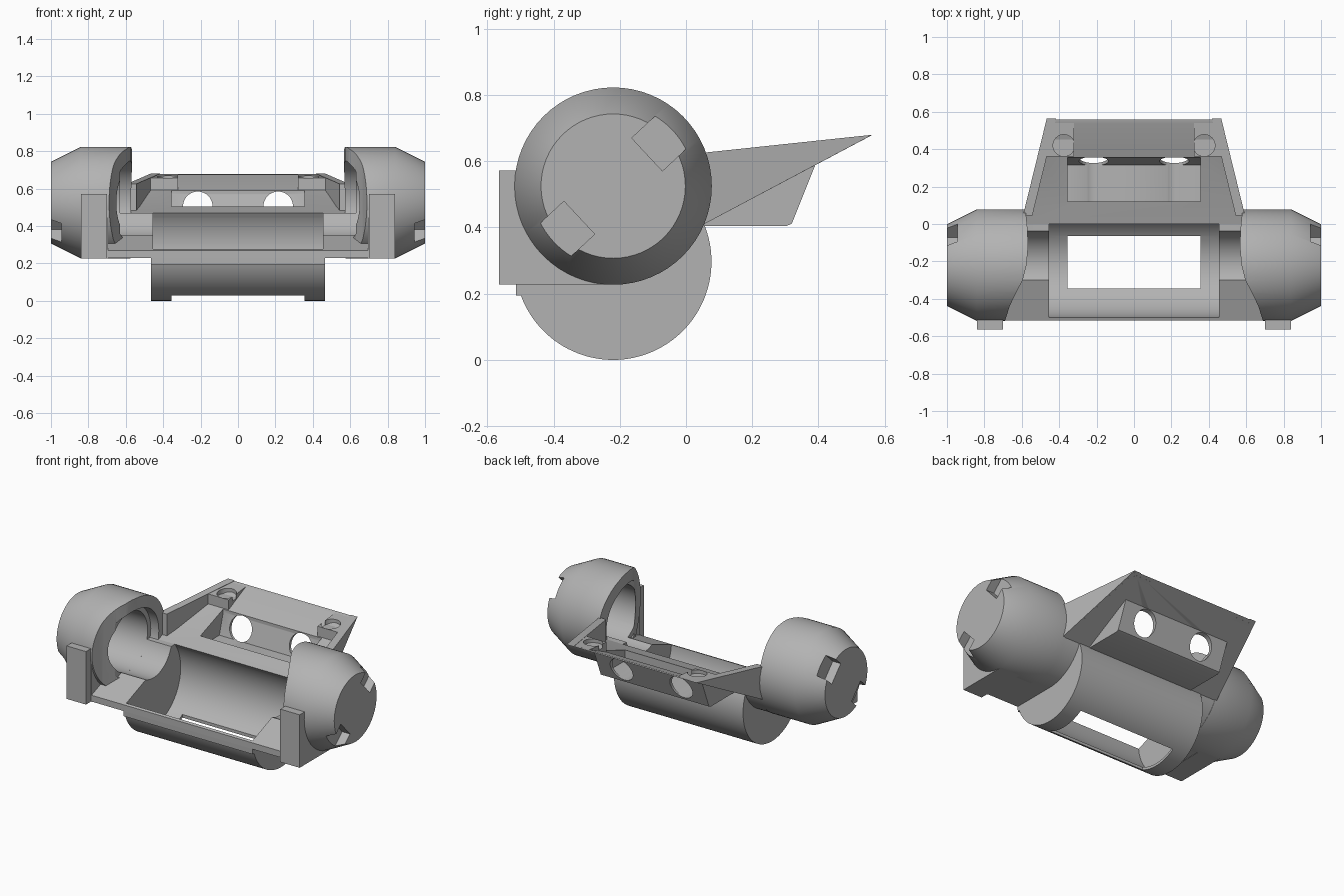
import bpy, bmesh, math

cube = bpy.data.objects.get("Cube")
if cube:
    bpy.data.objects.remove(cube, do_unlink=True)

grey = bpy.data.materials.new("plain grey")
grey.use_nodes = True
grey.diffuse_color = (0.45, 0.45, 0.45, 1)
grey.node_tree.nodes["Principled BSDF"].inputs["Base Color"].default_value = (0.45, 0.45, 0.45, 1)

CY, UP, LOW = -0.22, 0.525, 0.297   # shared axis depth, housing and tray axis heights


def arc(cx, cy, r, a0, a1, n=40):
    """Points along an arc, angles in degrees."""
    steps = [math.radians(a0 + (a1 - a0) * i / n) for i in range(n + 1)]
    return [(cx + r * math.cos(a), cy + r * math.sin(a)) for a in steps]


def circle(cx, cy, r, n=64):
    return arc(cx, cy, r, 0, 360, n)[:-1]


def finish(name, bm):
    bmesh.ops.recalc_face_normals(bm, faces=bm.faces[:])
    mesh = bpy.data.meshes.new(name)
    bm.to_mesh(mesh)
    bm.free()
    mesh.materials.append(grey)
    obj = bpy.data.objects.new(name, mesh)
    bpy.context.collection.objects.link(obj)
    return obj


def prism(name, pts, lo, hi, axis="x"):
    """Extrude a closed profile along an axis; lo and hi may depend on the first coordinate."""
    bm = bmesh.new()
    rings = []
    for end in (lo, hi):
        ring = []
        for a, b in pts:
            c = end(a) if callable(end) else end
            ring.append(bm.verts.new({"x": (c, a, b), "y": (a, c, b), "z": (a, b, c)}[axis]))
        bm.faces.new(ring)
        rings.append(ring)
    n = len(pts)
    for i in range(n):
        j = (i + 1) % n
        bm.faces.new((rings[0][i], rings[0][j], rings[1][j], rings[1][i]))
    return finish(name, bm)


def rect(a0, b0, a1, b1):
    return [(a0, b0), (a1, b0), (a1, b1), (a0, b1)]


def lathe(name, profile, n=64):
    """Turn an (x, radius) profile about the housing axis."""
    bm = bmesh.new()
    rings = []
    for x, r in profile:
        rings.append([bm.verts.new((x, y, z)) for y, z in circle(CY, UP, r, n)])
    for a, b in zip(rings, rings[1:]):
        for i in range(n):
            j = (i + 1) % n
            bm.faces.new((a[i], a[j], b[j], b[i]))
    bm.faces.new(rings[0])
    bm.faces.new(rings[-1])
    return finish(name, bm)


cutters = []


def cutter(*args):
    obj = prism(*args)
    obj.hide_render = True
    cutters.append(obj)
    return obj


def complete(obj, cuts=(), mirror=False):
    bpy.context.view_layer.objects.active = obj
    for o in bpy.context.selected_objects:
        o.select_set(False)
    obj.select_set(True)
    for c in cuts:
        m = obj.modifiers.new("cut", "BOOLEAN")
        m.operation, m.solver, m.object = "DIFFERENCE", "EXACT", c
        bpy.ops.object.modifier_apply(modifier=m.name)
    if mirror:
        m = obj.modifiers.new("mirror", "MIRROR")
        m.use_mirror_merge = False
        bpy.ops.object.modifier_apply(modifier=m.name)
    bpy.ops.object.shade_smooth_by_angle(angle=math.radians(30))


# Cutters
bore = cutter("bore_cutter", circle(CY, UP, 0.19), -0.9, 0.9)
rim = cutter("rim_cutter", circle(CY, UP, 0.222), -0.63, 0.63)
mouth = cutter("mouth_cutter", [(0.3, 0.2), (0.585, 0.2), (0.58, 0.08), (0.57, -0.02), (0.566, -0.12),
               (0.575, -0.22), (0.595, -0.3), (0.632, -0.37), (0.665, -0.44), (0.69, -0.52),
               (0.7, -0.6), (0.3, -0.6)], 0, 1, "z")
pocket = cutter("pocket_cutter", circle(CY, LOW, 0.28), -0.455, 0.455)
window = cutter("window_cutter", rect(-0.345, -0.1, -0.065, 0.2), -0.355, 0.355)
bay = cutter("bay_cutter", [(0.12, 0.435), (0.315, 0.435), (0.355, 0.57), (0.355, 0.7), (0.12, 0.7)],
             -0.355, 0.355)
ports = [cutter("port_cutter", circle(s * 0.215, 0.505, 0.079, 48), 0.12, 0.5, "y") for s in (-1, 1)]
screw = cutter("screw_cutter", circle(0.375, 0.42, 0.058, 40), 0.635, 0.8, "z")

# Cap notches, opposite each other across the end disc
notches = []
for angle in (43, 223):
    t = math.radians(angle)
    c, s = math.cos(t), math.sin(t)
    pts = [(CY + r * c - w * s, UP + r * s + w * c) for r, w in rect(0.14, -0.068, 0.4, 0.068)]
    notches.append(cutter("notch_cutter", pts, 0.943, 1.1))

# End housings with chamfered caps
housing = lathe("end_housings", [(0.5, 0.298), (0.84, 0.298), (1.0, 0.218)])
complete(housing, [mouth, bore, rim] + notches, True)

# Square feet and front pads below the housings
foot = prism("housing_feet", rect(-0.515, 0.227, CY, 0.5), 0.695, 0.84)
complete(foot, [bore], True)
pad = prism("front_pads", rect(-0.565, 0.227, -0.46, 0.572), 0.7, 0.84)
complete(pad, [bore], True)

# Middle beam: rounded back, shallow trough, sloping front shelf
top_edge = [(0.0, 0.47)] + arc(CY, UP, 0.19, -17, -115, 24) + [(-0.515, 0.27)]
beam = prism("middle_beam", [(-0.515, 0.229)] + arc(CY, UP, 0.296, -90, -9) + top_edge, -0.695, 0.695)
complete(beam, [pocket])

# Hanging tray with a window through its floor
tray_outer = [(-0.513, 0.195), (-0.499, 0.195)] + arc(CY, LOW, 0.297, -160, 35, 64)
tray = prism("tray", tray_outer + top_edge, -0.465, 0.465)
complete(tray, [pocket, window])


# Rear wing narrowing toward the back
def width(y):
    return 0.59 - 0.245 * (y - 0.06)


slab = prism("wing_panel", [(0.045, 0.405), (0.56, 0.678), (0.535, 0.674), (0.36, 0.592), (0.12, 0.505),
             (0.0, 0.47)], lambda y: 0.01 - width(y), lambda y: width(y) - 0.01)
complete(slab, [bay] + ports)

cheek = prism("wing_cheeks", [(0.045, 0.405), (0.563, 0.68), (0.045, 0.625)],
              lambda y: width(y) - 0.05, width)
complete(cheek, (), True)

# Port box under the wing
box = prism("port_box", [(0.05, 0.405), (0.305, 0.405), (0.32, 0.412), (0.39, 0.587), (0.1, 0.45)],
            -0.39, 0.39)
complete(box, [bay] + ports)

# Screw tabs in the rear corners
tab = prism("screw_tabs", [(0.36, 0.575), (0.54, 0.667), (0.54, 0.675), (0.36, 0.657)],
            0.32, lambda y: width(y) - 0.03)
complete(tab, [screw], True)

for c in cutters:
    bpy.data.objects.remove(c, do_unlink=True)
